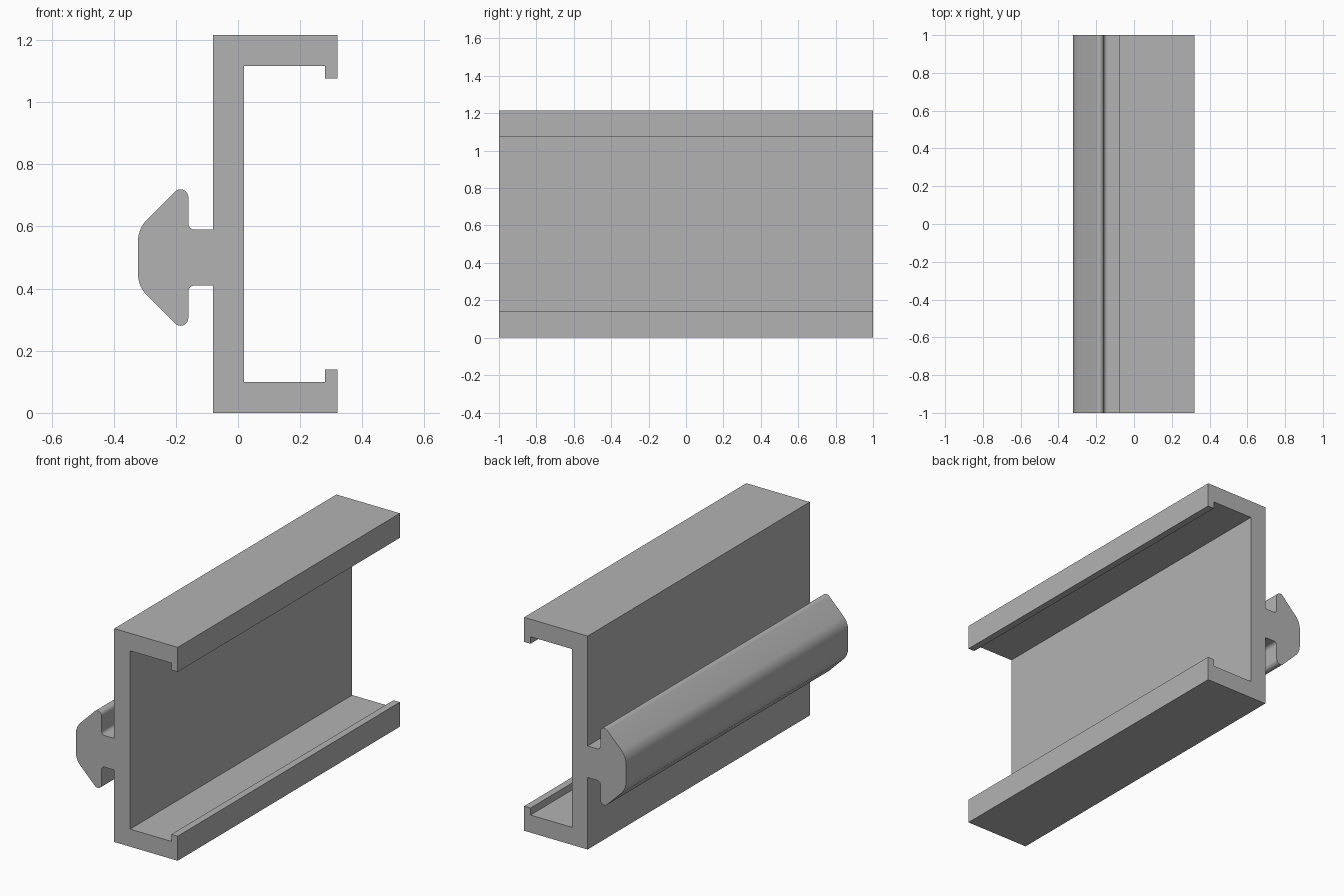
import bpy, bmesh, math
from mathutils import Vector

cube = bpy.data.objects.get("Cube")
if cube:
    bpy.data.objects.remove(cube, do_unlink=True)

LENGTH = 2.0
HEIGHT = 1.216
HOOK_Z = 0.5      # centre height of the side hook

grey = bpy.data.materials.new("grey metal")
grey.use_nodes = True
colour = (0.45, 0.45, 0.45, 1)
grey.diffuse_color = colour
grey.node_tree.nodes["Principled BSDF"].inputs["Base Color"].default_value = colour


def rounded(corners, steps=10):
    """Turn (x, z, radius) corners into an outline with filleted corners."""
    out = []
    for i, (x, z, r) in enumerate(corners):
        p = Vector((x, z))
        if r == 0:
            out.append(p)
            continue
        a = (Vector(corners[i - 1][:2]) - p).normalized()
        b = (Vector(corners[(i + 1) % len(corners)][:2]) - p).normalized()
        half = a.angle(b) / 2
        centre = p + (a + b).normalized() * (r / math.sin(half))
        start = p + a * (r / math.tan(half)) - centre
        end = p + b * (r / math.tan(half)) - centre
        sweep = math.pi - 2 * half
        for k in range(steps + 1):
            t = k / steps
            out.append(centre + (start * math.sin((1 - t) * sweep)
                                 + end * math.sin(t * sweep)) / math.sin(sweep))
    return out


def extrude_profile(name, outline):
    """Extrude an x-z outline along the whole length."""
    bm = bmesh.new()
    cap = bm.faces.new([bm.verts.new((p.x, -LENGTH / 2, p.y)) for p in outline])
    swept = bmesh.ops.extrude_face_region(bm, geom=[cap], use_keep_orig=True)
    moved = [g for g in swept["geom"] if isinstance(g, bmesh.types.BMVert)]
    bmesh.ops.translate(bm, verts=moved, vec=(0, LENGTH, 0))
    bmesh.ops.recalc_face_normals(bm, faces=bm.faces)
    mesh = bpy.data.meshes.new(name)
    bm.to_mesh(mesh)
    bm.free()
    mesh.materials.append(grey)
    obj = bpy.data.objects.new(name, mesh)
    bpy.context.collection.objects.link(obj)
    bpy.ops.object.select_all(action='DESELECT')
    obj.select_set(True)
    bpy.context.view_layer.objects.active = obj
    bpy.ops.object.shade_smooth_by_angle(angle=math.radians(30))
    return obj


# Channel: lower flange and lip, mirrored to the upper flange
lower = [(-0.08, 0, 0), (0.32, 0, 0), (0.32, 0.14, 0),
         (0.28, 0.14, 0), (0.28, 0.10, 0), (0.02, 0.10, 0)]
upper = [(x, HEIGHT - z, r) for x, z, r in reversed(lower)]

# Hook: neck, rounded barb and blunt nose, mirrored downwards
hook_top = [(-0.08, 0.59, 0), (-0.16, 0.59, 0.02),
            (-0.16, 0.755, 0.025), (-0.322, 0.593, 0.1)]
hook_bottom = [(x, 2 * HOOK_Z - z, r) for x, z, r in reversed(hook_top)]

extrude_profile("channel_rail_with_hook",
                rounded(lower + upper + hook_top + hook_bottom))
